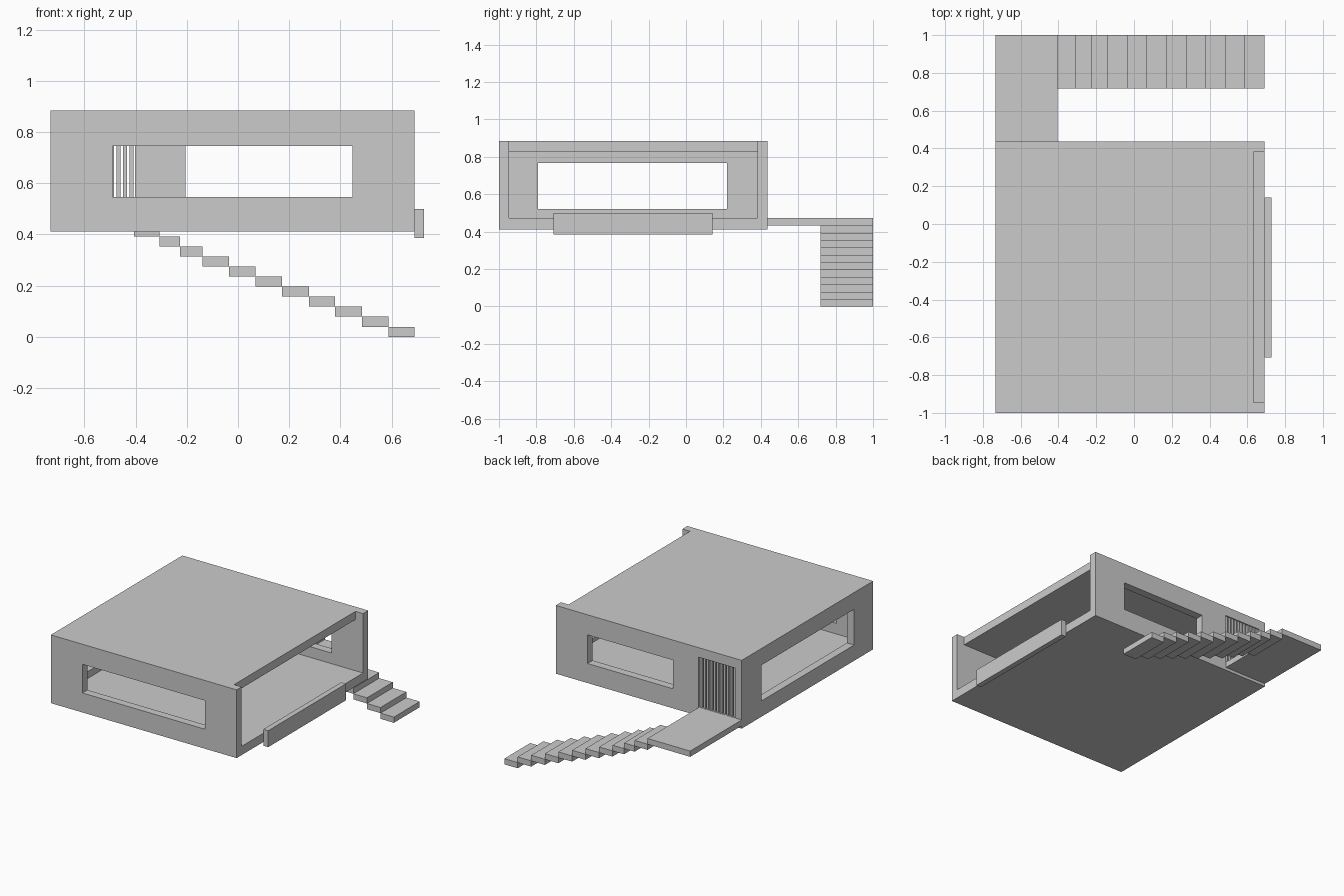
import bpy

if "Cube" in bpy.data.objects:
    bpy.data.objects.remove(bpy.data.objects["Cube"])


def box(name, x, y, z):
    """Axis-aligned box from (min, max) pairs."""
    bpy.ops.mesh.primitive_cube_add(size=1)
    ob = bpy.context.object
    ob.name = name
    ob.location = [(a + b) / 2 for a, b in (x, y, z)]
    ob.scale = [b - a for a, b in (x, y, z)]
    bpy.ops.object.transform_apply(location=True, rotation=False, scale=True)
    return ob


def cut(target, x, y, z):
    """Subtract a box from the target and discard the cutter."""
    cutter = box("cutter", x, y, z)
    cutter.hide_render = True
    mod = target.modifiers.new("cut", "BOOLEAN")
    mod.operation = "DIFFERENCE"
    mod.solver = "EXACT"
    mod.object = cutter
    bpy.context.view_layer.objects.active = target
    bpy.ops.object.modifier_apply(modifier=mod.name)
    bpy.data.objects.remove(cutter)


X0, X1 = -0.732, 0.69
Y0, Y1 = -1.0, 0.437
Z0, Z1 = 0.412, 0.884
FLOOR, CEIL = 0.473, 0.827
IN_Y = (-0.946, 0.381)

# House shell, open on the right, roof set back behind the wall ends
house = box("house_shell", (X0, X1), (Y0, Y1), (Z0, Z1))
cut(house, (-0.677, 0.8), IN_Y, (FLOOR, CEIL))
cut(house, (0.632, 0.8), IN_Y, (0.6, 1.0))

# Front, left and back windows, and the back doorway
cut(house, (-0.49, 0.447), (-1.1, -0.9), (0.547, 0.745))
cut(house, (-0.8, -0.6), (-0.791, 0.22), (0.521, 0.768))
cut(house, (-0.206, 0.447), (0.3, 0.5), (0.547, 0.745))
DOOR = (-0.684, -0.403)
cut(house, DOOR, (0.3, 0.5), (FLOOR, 0.818))

# Vertical door slats
slats = 11
pitch = (DOOR[1] - DOOR[0]) / slats
for i in range(slats):
    x = DOOR[0] + pitch * (i + 0.5)
    box(f"door_slat_{i + 1}", (x - 0.008, x + 0.008), (0.39, 0.43),
        (FLOOR - 0.002, 0.82))

# Low parapet on the open side
box("balcony_panel", (X1, 0.727), (-0.708, 0.141), (0.386, 0.5))

# Entrance landing
box("landing", (X0, -0.405), (Y1, 1.0), (0.432, 0.472))

# Stair treads, bottom to top
edges = [0.69, 0.588, 0.484, 0.38, 0.277, 0.172, 0.069, -0.035, -0.138,
         -0.226, -0.307, -0.406]
rise = 0.0393
for i, (right, left) in enumerate(zip(edges, edges[1:])):
    box(f"stair_tread_{i + 1}", (left, right), (0.718, 1.0),
        (i * rise, (i + 1) * rise))
